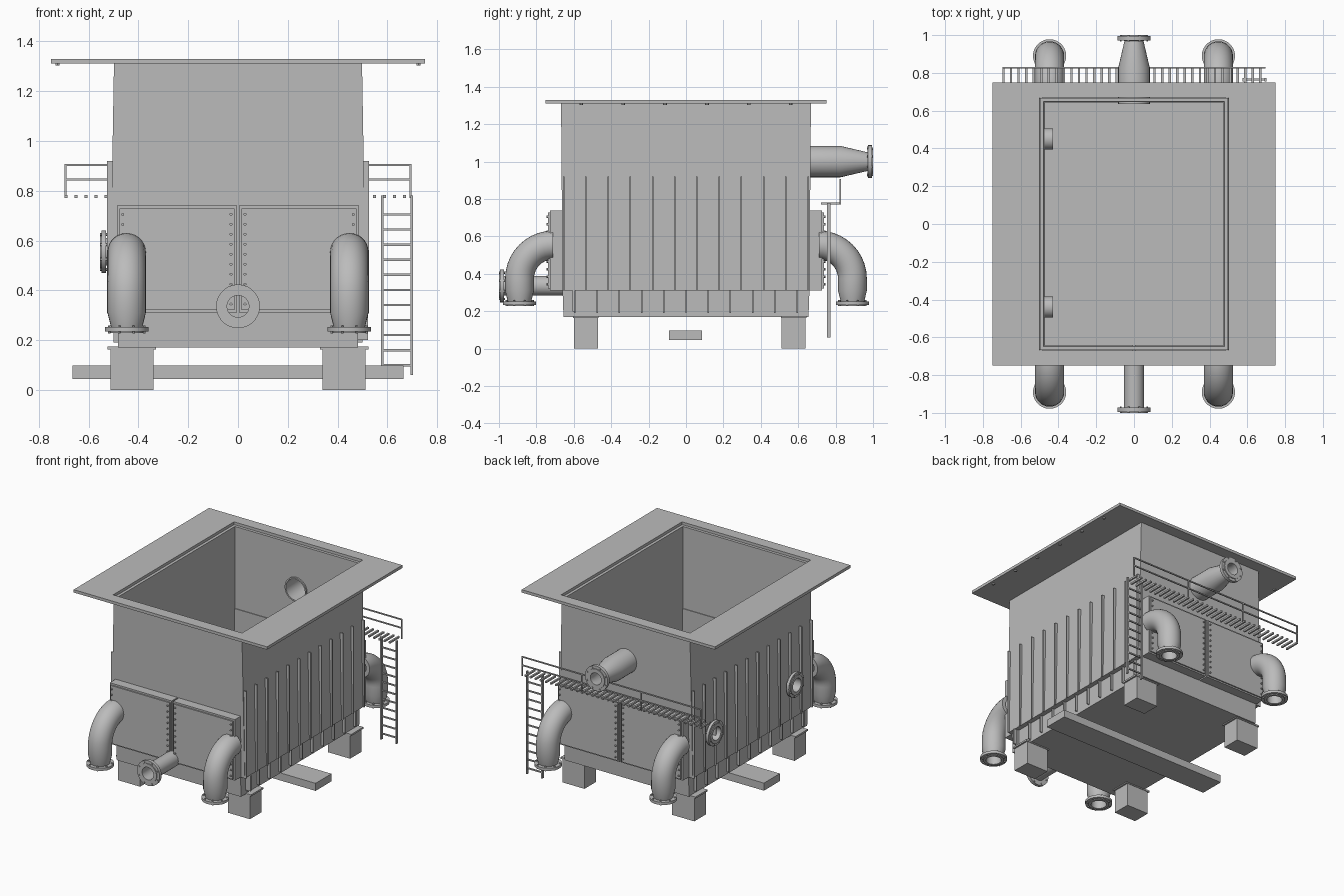
import bpy, bmesh, math
from mathutils import Vector, Matrix

if "Cube" in bpy.data.objects:
    bpy.data.objects.remove(bpy.data.objects["Cube"], do_unlink=True)

GREY = (0.5, 0.5, 0.5, 1)
steel = bpy.data.materials.new("grey_steel")
steel.use_nodes = True
steel.diffuse_color = GREY
steel.node_tree.nodes["Principled BSDF"].inputs["Base Color"].default_value = GREY

X, Y, Z = Vector((1, 0, 0)), Vector((0, 1, 0)), Vector((0, 0, 1))
SIDES = (-1, 1)
SEGMENTS = 28


def finish(name, bm, smooth=False):
    bmesh.ops.recalc_face_normals(bm, faces=bm.faces[:])
    mesh = bpy.data.meshes.new(name)
    bm.to_mesh(mesh)
    bm.free()
    mesh.materials.append(steel)
    if smooth:
        mesh.shade_smooth()
        mesh.set_sharp_from_angle(angle=math.radians(32))
    obj = bpy.data.objects.new(name, mesh)
    bpy.context.collection.objects.link(obj)
    return obj


def boxes(name, parts):
    """One object from boxes given by low and high corners."""
    bm = bmesh.new()
    for low, high in parts:
        low, high = Vector(low), Vector(high)
        size = Matrix.Diagonal((*(high - low), 1))
        bmesh.ops.create_cube(bm, size=1, matrix=Matrix.Translation((low + high) / 2) @ size)
    return finish(name, bm)


def rods(name, parts, segments=6):
    """One object from cylinders given by centre, axis, radius and length."""
    bm = bmesh.new()
    for centre, axis, radius, length in parts:
        turn = axis.to_track_quat('Z', 'Y').to_matrix().to_4x4()
        bmesh.ops.create_cone(bm, cap_ends=True, segments=segments, radius1=radius,
                              radius2=radius, depth=length,
                              matrix=Matrix.Translation(centre) @ turn)
    return finish(name, bm)


def loft(name, rings, loop, smooth=False):
    """Skin rings of points; loop joins last to first, otherwise ends are capped."""
    bm = bmesh.new()
    rows = [[bm.verts.new(p) for p in ring] for ring in rings]
    pairs = list(zip(rows, rows[1:])) + ([(rows[-1], rows[0])] if loop else [])
    for a, b in pairs:
        for i in range(len(a)):
            j = (i + 1) % len(a)
            bm.faces.new((a[i], a[j], b[j], b[i]))
    if not loop:
        bm.faces.new(rows[0])
        bm.faces.new(rows[-1])
    return finish(name, bm, smooth)


def rect(hx, hy, z):
    return [(-hx, -hy, z), (hx, -hy, z), (hx, hy, z), (-hx, hy, z)]


def circle(centre, axis, radius):
    u = Y if abs(axis.x) > 0.5 else X
    v = axis.cross(u)
    angles = [math.tau * i / SEGMENTS for i in range(SEGMENTS)]
    return [centre + (u * math.cos(a) + v * math.sin(a)) * radius for a in angles]


def pipe(name, origin, axis, profile):
    """Hollow straight pipe from a closed (distance, radius) profile."""
    return loft(name, [circle(origin + axis * t, axis, r) for t, r in profile], True, True)


def flange_bolts(name, centre, axis, length, count=8):
    u = Y if abs(axis.x) > 0.5 else X
    v = axis.cross(u)
    angles = [math.tau * (i + 0.5) / count for i in range(count)]
    rods(name, [(centre + (u * math.cos(a) + v * math.sin(a)) * 0.076, axis, 0.006, length)
                for a in angles])


# Hollow tank with a narrower base, then the wide rim plate
tank = loft("tank", [rect(0.482, 0.655, 0.17), rect(0.482, 0.66, 0.31),
                     rect(0.515, 0.66, 0.31), rect(0.498, 0.668, 1.312),
                     rect(0.478, 0.648, 1.312), rect(0.472, 0.642, 0.19)], False)
loft("rim_plate", [rect(0.75, 0.75, 1.31), rect(0.75, 0.75, 1.33),
                   rect(0.5, 0.67, 1.33), rect(0.5, 0.67, 1.31)], True)
rods("rim_bolts", [(Vector((s * 0.725, -0.56 + 0.224 * i, 1.308)), Z, 0.01, 0.012)
                   for s in SIDES for i in range(6)])

# Openings in the tank walls for the pipes
NOZZLE_Y = (-0.44, 0.45)
cutter = rods("wall_cutter", [(Vector((-0.5, y, 0.555)), X, 0.05, 0.2) for y in NOZZLE_Y]
              + [(Vector((0, 0.66, 1)), Y, 0.076, 0.2)], SEGMENTS)
cutter.hide_render = True
cut = tank.modifiers.new("wall_openings", 'BOOLEAN')
cut.operation = 'DIFFERENCE'
cut.object = cutter
bpy.context.view_layer.objects.active = tank
bpy.ops.object.modifier_apply(modifier=cut.name)
bpy.data.objects.remove(cutter, do_unlink=True)

# Vertical stiffeners on both long sides
ribs = []
for s in SIDES:
    for i in range(12):
        y = -0.654 + 0.1188 * i
        ribs.append(((s * 0.5, y - 0.004, 0.31), (s * 0.525, y + 0.004, 0.92)))
    for i in range(11):
        y = -0.594 + 0.1188 * i
        ribs.append(((s * 0.475, y - 0.004, 0.19), (s * 0.5, y + 0.004, 0.31)))
ribs = [(tuple(map(min, a, b)), tuple(map(max, a, b))) for a, b in ribs]
boxes("side_ribs", ribs)
boxes("base_bracket", [((0.48, -0.606, 0.2), (0.522, -0.594, 0.31))])

# Feet with cap plates, and the loose cross beam under the tank
feet, caps = [], []
for x in (-0.426, 0.426):
    for y in (-0.535, 0.575):
        feet.append(((x - 0.086, y - 0.064, 0), (x + 0.086, y + 0.064, 0.165)))
        caps.append(((x - 0.097, y - 0.068, 0.163), (x + 0.097, y + 0.068, 0.175)))
boxes("feet", feet)
boxes("foot_caps", caps)
boxes("cross_beam", [((-0.665, -0.09, 0.045), (0.665, 0.086, 0.098))])

for s, side in ((-1, "front"), (1, "back")):
    # Pair of bolted header boxes
    body, bolts = [], []
    for m in SIDES:
        xs = sorted((m * 0.005, m * 0.485))
        ys, lid = sorted((s * 0.64, s * 0.728)), sorted((s * 0.72, s * 0.737))
        body.append(((xs[0], ys[0], 0.312), (xs[1], ys[1], 0.74)))
        body.append(((xs[0] + 0.01, lid[0], 0.322), (xs[1] - 0.01, lid[1], 0.728)))
        bolts += [(Vector((m * x, s * 0.739, 0.345 + 0.04 * i)), Y, 0.006, 0.014)
                  for x in (0.028, 0.463) for i in range(10)]
    boxes(side + "_header_boxes", body)
    rods(side + "_header_bolts", bolts)

    # Elbow pipes turning down, with a reducer and flange
    for m, hand in ((-1, "right"), (1, "left")):
        x, bend = m * 0.447, 0.18
        hub = Vector((x, s * 0.71, 0.374))
        path = []
        for i in range(11):
            a = math.pi / 2 * i / 10
            out, up = math.sin(a), math.cos(a)
            path.append((hub + Vector((0, s * out, up)) * bend, Vector((0, s * up, -out))))
        outer = [circle(p, d, 0.077) for p, d in path]
        inner = [circle(p, d, 0.05) for p, d in reversed(path)]
        foot = Vector((x, s * 0.89, 0))
        end = [(0.31, 0.077), (0.253, 0.063), (0.253, 0.088), (0.234, 0.088),
               (0.234, 0.068), (0.229, 0.068), (0.229, 0.05)]
        tail = [circle(foot + Z * z, -Z, r) for z, r in end]
        name = f"{side}_{hand}_elbow"
        loft(name, outer + tail + inner, True, True)
        flange_bolts(name + "_bolts", foot + Z * 0.2435, Z, 0.032)

# Straight front drain pipe
pipe("front_drain", Vector((0, 0, 0.336)), -Y,
     [(0.65, 0.053), (0.972, 0.053), (0.972, 0.088), (0.994, 0.088),
      (0.994, 0.068), (1, 0.068), (1, 0.044), (0.65, 0.044)])
flange_bolts("front_drain_bolts", Vector((0, -0.983, 0.336)), Y, 0.033)

# Tapered back outlet pipe
pipe("back_outlet", Vector((0, 0, 1)), Y,
     [(0.636, 0.084), (0.825, 0.084), (0.97, 0.05), (0.972, 0.088), (0.994, 0.088),
      (0.994, 0.068), (1, 0.068), (1, 0.042), (0.97, 0.042), (0.825, 0.074), (0.636, 0.074)])
flange_bolts("back_outlet_bolts", Vector((0, 0.983, 1)), Y, 0.033)

# Flanged nozzles on the right side, reaching into the tank
for y, place in zip(NOZZLE_Y, ("front", "back")):
    pipe(place + "_side_nozzle", Vector((0, y, 0.555)), -X,
         [(0.43, 0.056), (0.53, 0.056), (0.53, 0.086), (0.549, 0.086),
          (0.549, 0.068), (0.554, 0.068), (0.554, 0.046), (0.43, 0.046)])
    flange_bolts(place + "_side_nozzle_bolts", Vector((-0.54, y, 0.555)), X, 0.03)

# Back walkway: grating bars, posts and rails
boxes("walkway_bars", [((-0.697 + 0.04 * i, 0.722, 0.77), (-0.685 + 0.04 * i, 0.828, 0.782))
                       for i in range(35)])
rail = [((x - 0.004, 0.822, 0.77), (x + 0.004, 0.83, 0.908))
        for x in (-0.693, -0.231, 0.231, 0.693)]
rail += [((-0.697, 0.822, z - 0.004), (0.697, 0.83, z + 0.004)) for z in (0.845, 0.904)]
boxes("walkway_rail", rail)

# Access ladder
ladder = [((x - 0.005, 0.755, 0.06), (x + 0.005, 0.773, 0.78)) for x in (0.579, 0.697)]
ladder += [((0.579, 0.76, 0.095 + 0.0605 * i), (0.697, 0.769, 0.104 + 0.0605 * i))
           for i in range(11)]
boxes("ladder", ladder)
